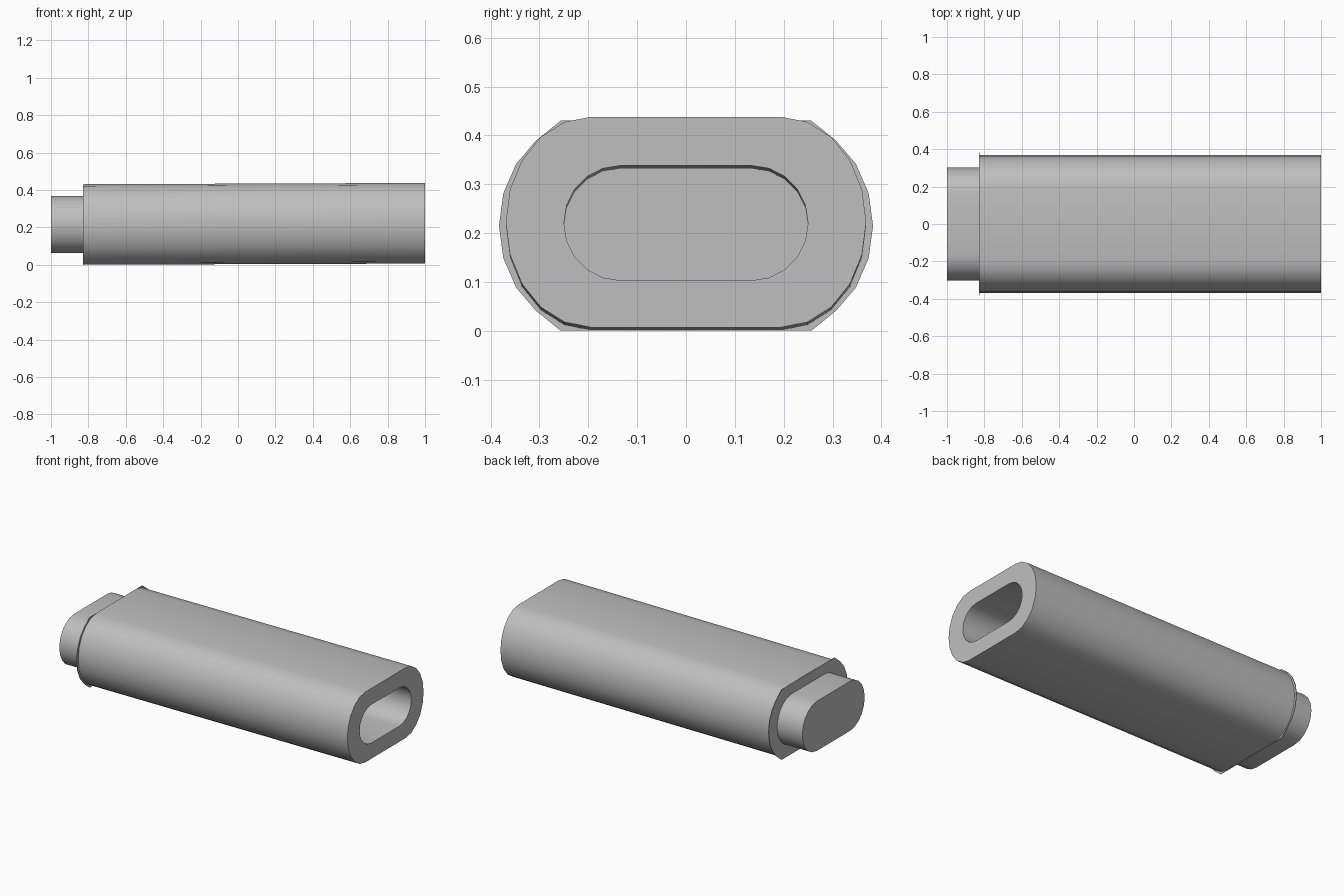
import bpy, bmesh, math

if "Cube" in bpy.data.objects:
    bpy.data.objects.remove(bpy.data.objects["Cube"])

grey = bpy.data.materials.new("light_grey")
grey.diffuse_color = (0.52, 0.52, 0.52, 1)
grey.use_nodes = True
grey.node_tree.nodes["Principled BSDF"].inputs["Base Color"].default_value = grey.diffuse_color

N = 10  # segments per rounded side


def oval(x, flat, half_w, z0, z1, square=False):
    """Closed oval in the YZ plane: flat top and bottom, elliptical sides."""
    cz, rz, rx = (z0 + z1) / 2, (z1 - z0) / 2, half_w - flat
    pts = []
    for side in (1, -1):
        for i in range(N + 1):
            a = math.pi * i / N
            c = math.cos(a)
            if square and i in (1, N - 1):
                c = math.copysign(1.0, c)  # widened flat at the corners
            pts.append((x, side * (flat + rx * math.sin(a)), cz + side * rz * c))
    return pts


def loft(name, loops):
    """Skin consecutive loops and close both ends."""
    bm = bmesh.new()
    rings = [[bm.verts.new(p) for p in loop] for loop in loops]
    for a, b in zip(rings, rings[1:]):
        n = len(a)
        for i in range(n):
            j = (i + 1) % n
            bm.faces.new((a[i], a[j], b[j], b[i]))
    bm.faces.new(rings[0])
    bm.faces.new(rings[-1])
    bmesh.ops.recalc_face_normals(bm, faces=bm.faces)
    mesh = bpy.data.meshes.new(name)
    bm.to_mesh(mesh)
    bm.free()
    mesh.materials.append(grey)
    ob = bpy.data.objects.new(name, mesh)
    bpy.context.collection.objects.link(ob)
    bpy.ops.object.select_all(action='DESELECT')
    ob.select_set(True)
    bpy.context.view_layer.objects.active = ob
    bpy.ops.object.shade_smooth_by_angle(angle=math.radians(35))
    return ob


# Main sleeve: slightly rising tube with a deep oval socket in its +x end
loft("sleeve", [
    oval(-0.826, 0.195, 0.369, 0.001, 0.431),
    oval(1.0, 0.195, 0.369, 0.007, 0.438),
    oval(1.0, 0.135, 0.25, 0.103, 0.338),
    oval(-0.82, 0.135, 0.25, 0.097, 0.332),
])

# Thin flange at the -x end, a little wider than the sleeve
loft("flange", [
    oval(-0.829, 0.2, 0.383, 0.0, 0.43, True),
    oval(-0.825, 0.2, 0.383, 0.0, 0.43, True),
])

# Closed plug sticking out behind the flange
loft("plug", [
    oval(-1.0, 0.16, 0.302, 0.064, 0.368),
    oval(-0.827, 0.16, 0.302, 0.064, 0.368),
])
